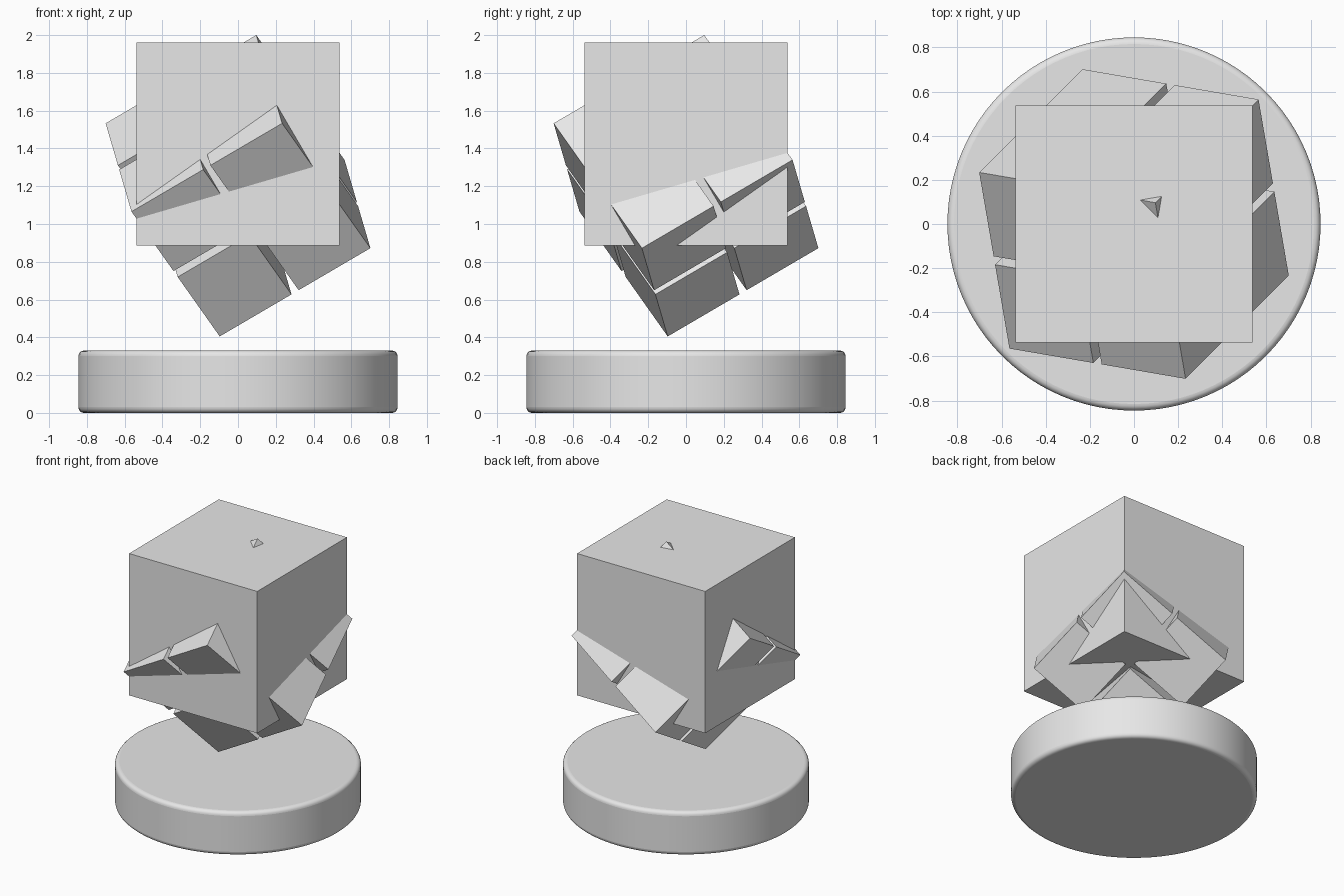
import bpy
import math
from itertools import product
from mathutils import Matrix, Vector

default = bpy.data.objects.get("Cube")
if default:
    bpy.data.objects.remove(default, do_unlink=True)

# Single plain grey
grey = bpy.data.materials.new("light_grey")
grey.use_nodes = True
colour = (0.8, 0.8, 0.8, 1)
grey.diffuse_color = colour
grey.node_tree.nodes["Principled BSDF"].inputs["Base Color"].default_value = colour


def finish(name):
    obj = bpy.context.object
    obj.name = name
    obj.data.materials.append(grey)
    return obj


# Round base with softened rims
HEIGHT = 0.33
bpy.ops.mesh.primitive_cylinder_add(vertices=96, radius=0.845, depth=HEIGHT,
                                    location=(0, 0, HEIGHT / 2))
base = finish("round_base")
bevel = base.modifiers.new("soft_rim", 'BEVEL')
bevel.width = 0.03
bevel.segments = 5
bevel.limit_method = 'ANGLE'
bpy.ops.object.shade_smooth_by_angle(angle=math.radians(40))

# Large upright cube
bpy.ops.mesh.primitive_cube_add(size=1.075, location=(0, 0, 1.4225))
finish("large_cube")

# Tilted two by two by two cluster of small cubes, with narrow gaps
CELL, GAP = 0.445, 0.0445
tilt = Matrix.Rotation(math.radians(45), 4, Vector((1, -1, 0)))
centre = Matrix.Translation((0, 0, 1.2025))
step = (CELL + GAP) / 2
for sx, sy, sz in product((-1, 1), repeat=3):
    bpy.ops.mesh.primitive_cube_add(size=CELL)
    cell = finish("small_cube_%s_%s_%s" % (
        "left" if sx > 0 else "right",
        "back" if sy > 0 else "front",
        "upper" if sz > 0 else "lower"))
    offset = Matrix.Translation(Vector((sx, sy, sz)) * step)
    cell.matrix_world = centre @ tilt @ offset
